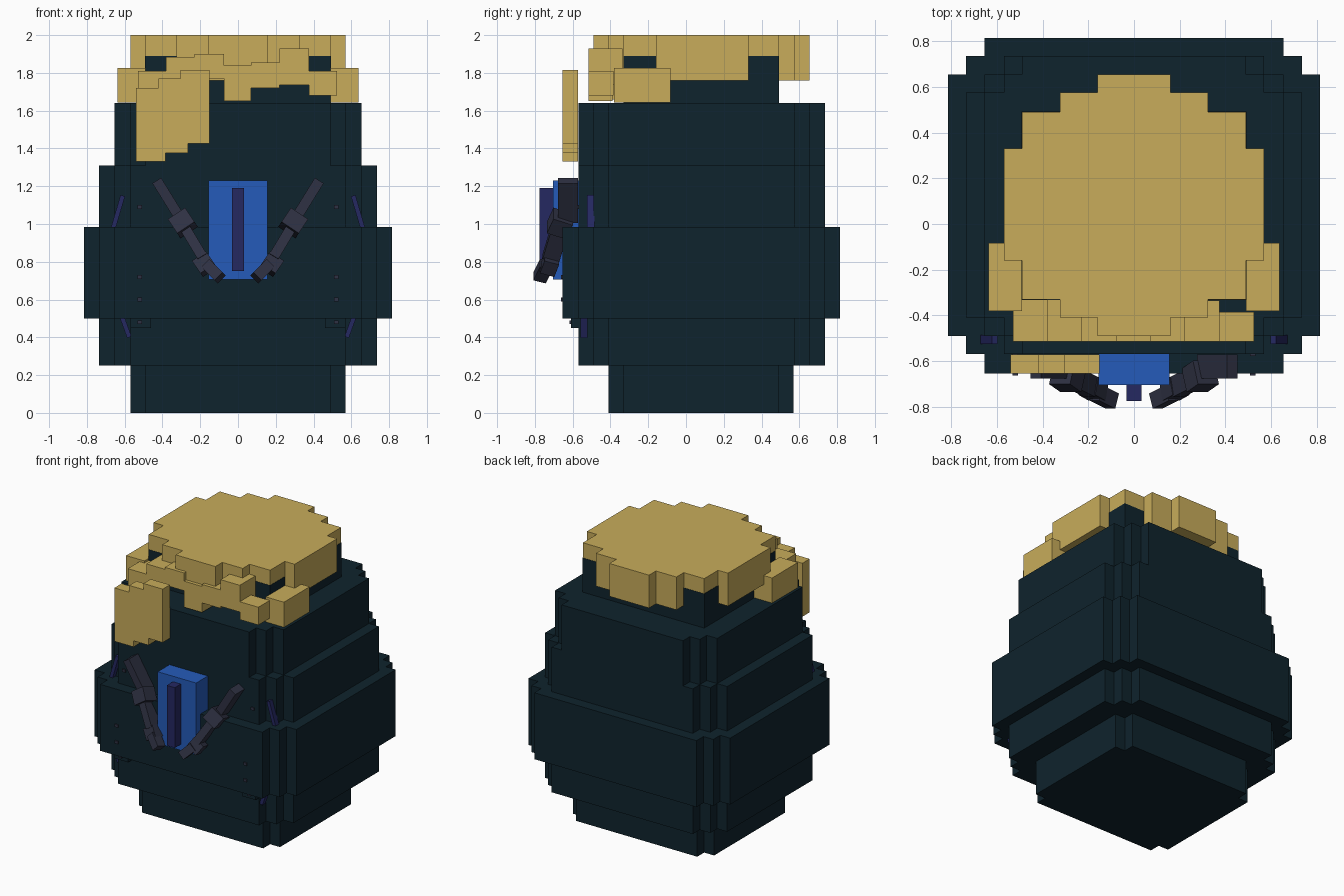
import bpy, bmesh
from mathutils import Vector, Matrix

if "Cube" in bpy.data.objects:
    bpy.data.objects.remove(bpy.data.objects["Cube"])


def material(name, rgb):
    m = bpy.data.materials.new(name)
    m.diffuse_color = (*rgb, 1)
    m.use_nodes = True
    m.node_tree.nodes["Principled BSDF"].inputs["Base Color"].default_value = m.diffuse_color
    return m


DARK = material("dark teal", (0.0048, 0.017, 0.026))
GOLD = material("gold", (0.58, 0.415, 0.104))
BLUE = material("blue", (0.018, 0.105, 0.49))
PURPLE = material("deep purple", (0.018, 0.021, 0.12))
GREY = material("slate grey", (0.028, 0.031, 0.056))


def finish(name, bm, mat):
    bmesh.ops.recalc_face_normals(bm, faces=bm.faces)
    me = bpy.data.meshes.new(name)
    bm.to_mesh(me)
    bm.free()
    me.materials.append(mat)
    ob = bpy.data.objects.new(name, me)
    bpy.context.collection.objects.link(ob)
    return ob


def prism(name, pts, offset, mat):
    """Extrude a closed polygon of 3D points by an offset."""
    bm = bmesh.new()
    f = bm.faces.new([bm.verts.new(p) for p in pts])
    ext = bmesh.ops.extrude_face_region(bm, geom=[f], use_keep_orig=True)
    bmesh.ops.translate(bm, vec=offset, verts=[v for v in ext["geom"] if isinstance(v, bmesh.types.BMVert)])
    return finish(name, bm, mat)


def stepped(name, steps, z0, z1, mat):
    """Slab with stepped corners; steps are (half width, front y, back y), widest first."""
    right = []
    for i in range(len(steps) - 1, -1, -1):
        x, a, _ = steps[i]
        right.append((x, a))
        if i:
            right.append((x, steps[i - 1][1]))
    for i, (x, _, b) in enumerate(steps):
        right.append((x, b))
        if i + 1 < len(steps):
            right.append((steps[i + 1][0], b))
    pts = right + [(-x, y) for x, y in reversed(right)]
    return prism(name, [(x, y, z0) for x, y in pts], (0, 0, z1 - z0), mat)


def box(name, x0, x1, y0, y1, z0, z1, mat):
    return prism(name, [(x0, y0, z0), (x1, y0, z0), (x1, y1, z0), (x0, y1, z0)], (0, 0, z1 - z0), mat)


def rod(name, p, q, width, depth, mat, side=1):
    """Square bar from p to q, width across the front, depth front to back."""
    p, q = (Vector((v[0] * side, v[1], v[2])) for v in (p, q))
    d = q - p
    z = d.normalized()
    x = Vector((0, 1, 0)).cross(z).normalized()
    y = z.cross(x)
    rot = Matrix((x, y, z)).transposed().to_4x4()
    bm = bmesh.new()
    bmesh.ops.create_cube(bm, size=1, matrix=Matrix.Translation((p + q) / 2) @ rot
                          @ Matrix.Diagonal((width, depth, d.length, 1)))
    return finish(name, bm, mat)


# Stacked body layers
small = [(0.655, -0.41, 0.575), (0.57, -0.49, 0.655), (0.49, -0.57, 0.735)]
middle = [(0.735, -0.41, 0.575), (0.655, -0.49, 0.655), (0.57, -0.57, 0.735)]
large = [(0.815, -0.49, 0.655), (0.735, -0.57, 0.735), (0.655, -0.655, 0.815)]
stepped("base_layer", [(0.57, -0.33, 0.49), (0.49, -0.41, 0.57)], 0, 0.25, DARK)
stepped("lower_layer", middle, 0.25, 0.5, DARK)
stepped("belly_layer", large, 0.5, 0.985, DARK)
stepped("chest_layer", middle, 0.985, 1.31, DARK)
stepped("shoulder_layer", small, 1.31, 1.64, DARK)
box("neck", -0.492, 0.492, -0.332, 0.492, 1.64, 1.89, DARK)

# Gold cap
stepped("cap", [(0.57, -0.16, 0.33), (0.49, -0.33, 0.49), (0.325, -0.41, 0.575), (0.16, -0.49, 0.655)],
        1.76, 2.0, GOLD)

# Fringe blocks: x range, back y, z range
fringe = [(-0.53, -0.38, -0.33, 1.66, 1.81), (-0.38, -0.23, -0.33, 1.74, 1.885),
          (-0.23, -0.075, -0.39, 1.77, 1.9), (-0.075, 0.07, -0.39, 1.65, 1.84),
          (0.07, 0.22, -0.39, 1.72, 1.855), (0.22, 0.375, -0.335, 1.735, 1.93),
          (0.375, 0.525, -0.385, 1.68, 1.81)]
for i, (x0, x1, yb, z0, z1) in enumerate(fringe):
    box(f"fringe_block_{i}", x0, x1, -0.515, yb, z0, z1, GOLD)

# Hanging front lock with stepped ends
lock = [(-0.54, 1.33), (-0.385, 1.33), (-0.385, 1.375), (-0.265, 1.375), (-0.265, 1.425), (-0.15, 1.425),
        (-0.15, 1.815), (-0.305, 1.815), (-0.305, 1.77), (-0.42, 1.77), (-0.42, 1.72), (-0.54, 1.72)]
prism("hanging_lock", [(x, -0.655, z) for x, z in lock], (0, 0.083, 0), GOLD)

# Chest panel and bar
box("chest_panel", -0.155, 0.155, -0.705, -0.56, 0.705, 1.23, BLUE)
box("chest_bar", -0.032, 0.032, -0.775, -0.7, 0.75, 1.19, PURPLE)

for s, tag in ((1, "right"), (-1, "left")):
    # Side lock beside the cap
    a, b = sorted((s * 0.49, s * 0.637))
    box(f"side_lock_{tag}", a, b, -0.38, -0.083, 1.642, 1.825, GOLD)
    # Jointed claw arm
    rod(f"upper_claw_{tag}", (0.43, -0.625, 1.23), (0.30, -0.625, 1.02), 0.055, 0.105, GREY, s)
    rod(f"claw_elbow_{tag}", (0.315, -0.65, 1.04), (0.265, -0.685, 0.965), 0.11, 0.11, GREY, s)
    rod(f"lower_claw_{tag}", (0.275, -0.67, 0.97), (0.185, -0.715, 0.82), 0.055, 0.09, GREY, s)
    rod(f"claw_wrist_{tag}", (0.2, -0.71, 0.82), (0.155, -0.735, 0.755), 0.09, 0.08, GREY, s)
    rod(f"claw_tip_{tag}", (0.165, -0.74, 0.785), (0.095, -0.775, 0.715), 0.06, 0.07, GREY, s)
    # Purple side fins
    rod(f"upper_fin_{tag}", (0.61, -0.505, 1.15), (0.66, -0.505, 0.98), 0.025, 0.04, PURPLE, s)
    rod(f"lower_fin_{tag}", (0.575, -0.54, 0.40), (0.615, -0.54, 0.51), 0.025, 0.035, PURPLE, s)
    # Small studs and the tab under the belly
    for i, (z, y) in enumerate(((1.09, -0.57), (0.72, -0.655), (0.6, -0.655), (0.48, -0.61))):
        box(f"stud_{tag}_{i}", s * 0.52 - 0.013, s * 0.52 + 0.013, y - 0.008, y + 0.005,
            z - 0.01, z + 0.01, GREY)
    box(f"belly_tab_{tag}", s * 0.515 - 0.055, s * 0.515 + 0.055, -0.61, -0.56, 0.45, 0.51, DARK)
